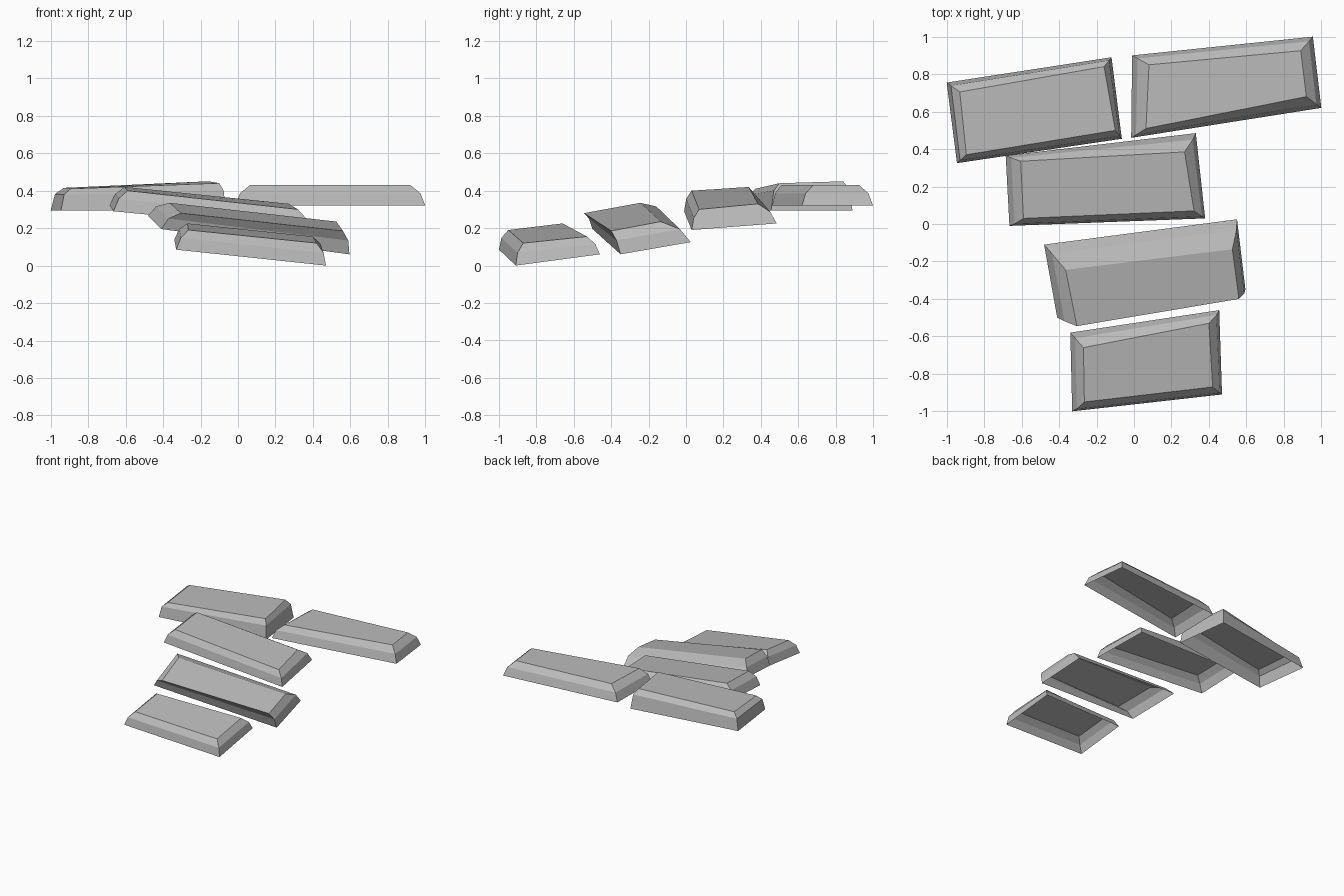
import bpy
import bmesh
from mathutils import Vector

# Remove the default object only
default_cube = bpy.data.objects.get("Cube")
if default_cube:
    bpy.data.objects.remove(default_cube, do_unlink=True)


def make_material(name, colour):
    material = bpy.data.materials.new(name)
    material.use_nodes = True
    material.diffuse_color = colour
    shader = material.node_tree.nodes["Principled BSDF"]
    shader.inputs["Base Color"].default_value = colour
    shader.inputs["Roughness"].default_value = 0.8
    return material


stone = make_material("stone grey", (0.5, 0.5, 0.5, 1))


def shoulder_ring(base, top, rise, inset):
    """Corners between base and top, pushed outward to round the rim."""
    normal = (base[1] - base[0]).cross(base[3] - base[0]).normalized()
    ring = []
    for low, high in zip(base, top):
        step = high - low
        upward = normal * step.dot(normal)
        ring.append(low + upward * rise + (step - upward) * inset)
    return ring


def make_slab(name, base, top, rise=0.6, inset=0.33):
    """Open-bottomed slab; corners run front left, front right, back right, back left."""
    base = [Vector(corner) for corner in base]
    top = [Vector(corner) for corner in top]
    outlines = [base, shoulder_ring(base, top, rise, inset), top]

    bm = bmesh.new()
    rings = [[bm.verts.new(corner) for corner in outline] for outline in outlines]
    # Two sloping bands around the rim
    for lower, upper in zip(rings, rings[1:]):
        for i in range(len(lower)):
            j = (i + 1) % len(lower)
            bm.faces.new((lower[i], lower[j], upper[j], upper[i]))
    # Flat walking surface
    bm.faces.new(rings[-1])
    bm.normal_update()

    mesh = bpy.data.meshes.new(name)
    bm.to_mesh(mesh)
    bm.free()
    mesh.materials.append(stone)
    slab = bpy.data.objects.new(name, mesh)
    bpy.context.collection.objects.link(slab)
    return slab


# Level slab at the back, on the +x side
make_slab(
    "back_left_slab",
    base=[(-.015, .46, .32), (1, .62, .32), (.955, 1, .32), (-.01, .9, .32)],
    top=[(.064, .51, .43), (.92, .68, .43), (.89, .925, .43), (.08, .85, .43)],
)

# Slightly wedge-shaped slab at the back, on the -x side
make_slab(
    "back_right_slab",
    base=[(-.945, .325, .295), (-.065, .455, .295), (-.12, .89, .295), (-1, .755, .295)],
    top=[(-.895, .37, .41), (-.1, .5, .44), (-.16, .84, .45), (-.93, .705, .415)],
    rise=0.73,
)

# Tilted slabs stepping down toward the front
make_slab(
    "middle_slab",
    base=[(-.665, -.01, .29), (.38, .03, .19), (.33, .485, .225), (-.685, .365, .32)],
    top=[(-.59, .03, .4), (.32, .07, .3), (.27, .385, .33), (-.605, .335, .42)],
)
make_slab(
    "steep_slab",
    base=[(-.41, -.5, .195), (.595, -.35, .06), (.55, .025, .125), (-.48, -.11, .265)],
    top=[(-.305, -.545, .28), (.56, -.4, .185), (.525, -.135, .235), (-.365, -.245, .335)],
)
make_slab(
    "front_slab",
    base=[(-.33, -1, .085), (.47, -.91, 0), (.455, -.46, .06), (-.34, -.58, .14)],
    top=[(-.265, -.95, .19), (.42, -.87, .12), (.4, -.53, .155), (-.27, -.66, .225)],
)
